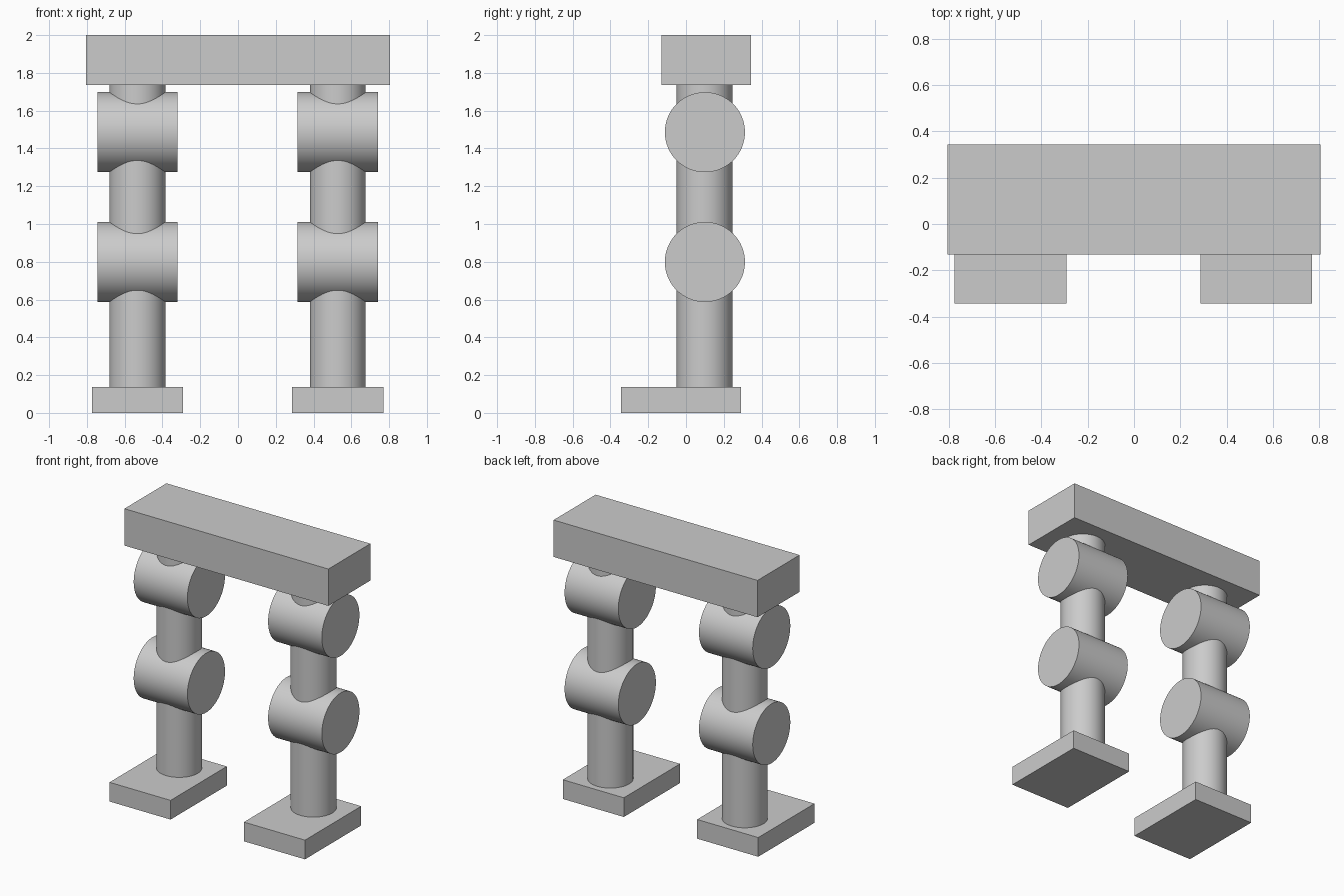
import bpy
import math

cube = bpy.data.objects.get("Cube")
if cube:
    bpy.data.objects.remove(cube, do_unlink=True)

grey = bpy.data.materials.new("plain_grey")
grey.use_nodes = True
grey.diffuse_color = (0.6, 0.6, 0.6, 1)
grey.node_tree.nodes["Principled BSDF"].inputs["Base Color"].default_value = (0.6, 0.6, 0.6, 1)


def finish(name):
    obj = bpy.context.object
    obj.name = name
    obj.data.materials.append(grey)
    return obj


def box(name, centre, size):
    bpy.ops.mesh.primitive_cube_add(size=1, location=centre)
    bpy.context.object.scale = size
    bpy.ops.object.transform_apply(location=False, rotation=False, scale=True)
    return finish(name)


def cylinder(name, centre, radius, length, rotation=(0, 0, 0)):
    bpy.ops.mesh.primitive_cylinder_add(vertices=64, radius=radius, depth=length,
                                        location=centre, rotation=rotation)
    bpy.ops.object.shade_smooth_by_angle(angle=math.radians(30))
    return finish(name)


FOOT_TOP, BEAM_BOTTOM = 0.137, 1.737
LEG_Y = 0.098

# Hip beam across the top
box("hip_beam", (0, 0.106, (BEAM_BOTTOM + 2) / 2), (1.61, 0.474, 2 - BEAM_BOTTOM))

# Legs: foot plate, upright post, and sideways knee and hip joints
for side, x in (("right", -0.533), ("left", 0.528)):
    box(side + "_foot", (x, -0.026, FOOT_TOP / 2), (0.482, 0.634, FOOT_TOP))
    cylinder(side + "_leg_post", (x, LEG_Y, (FOOT_TOP + BEAM_BOTTOM) / 2),
             0.148, BEAM_BOTTOM - FOOT_TOP)
    for joint, z in (("knee", 0.799), ("hip", 1.486)):
        cylinder(side + "_" + joint + "_joint", (x, LEG_Y + 0.002, z),
                 0.212, 0.424, (0, math.pi / 2, 0))
